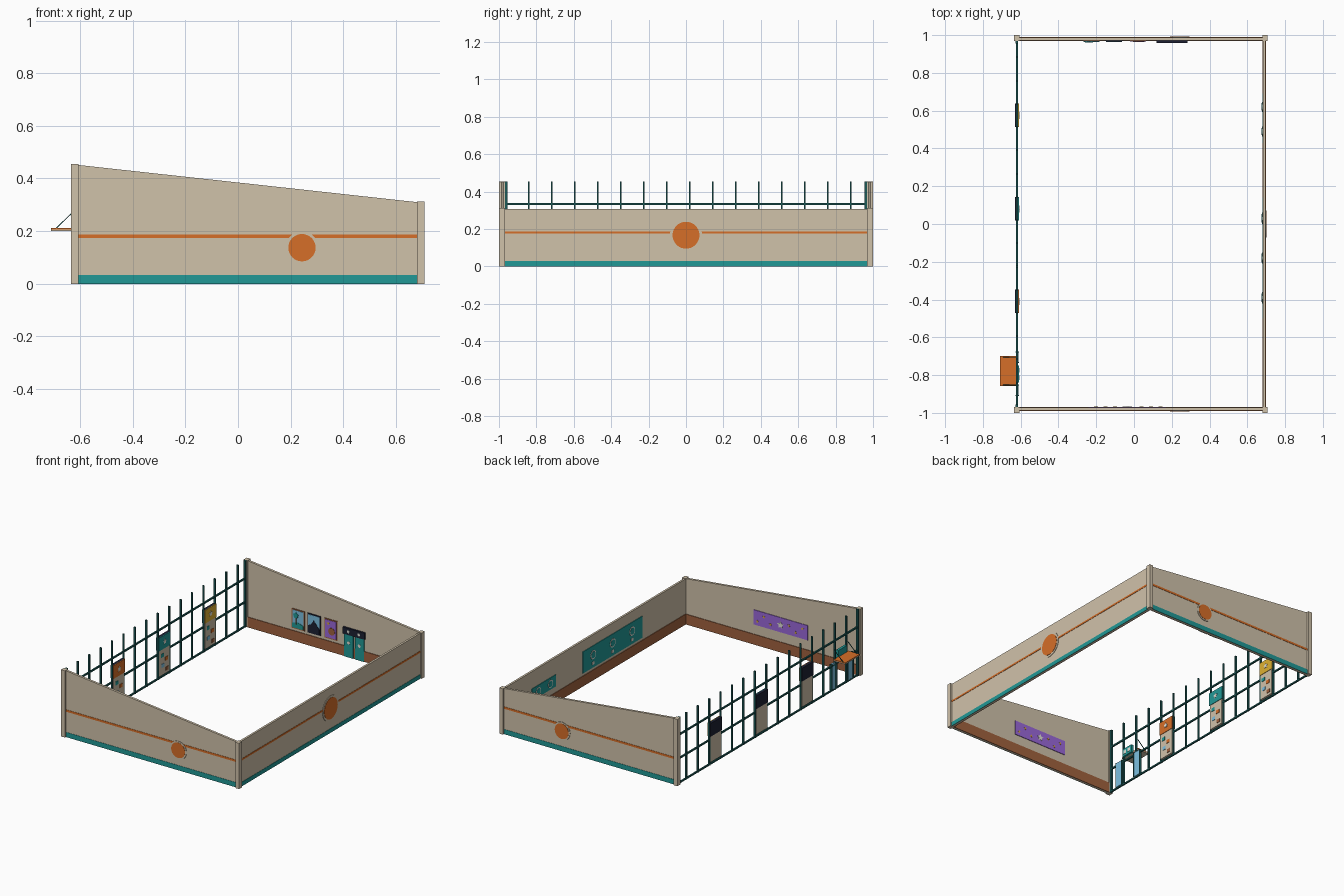
import bpy, bmesh, math
from mathutils import Vector

if "Cube" in bpy.data.objects:
    bpy.data.objects.remove(bpy.data.objects["Cube"])


def lin(c):
    c /= 255
    return c / 12.92 if c <= 0.04045 else ((c + 0.055) / 1.055) ** 2.4


MATS = {}
for name, rgb in {
    "sand": (208, 194, 170), "orange": (214, 110, 40), "teal": (33, 152, 150),
    "dark_teal": (28, 88, 86), "brown": (160, 98, 62), "navy": (28, 32, 50),
    "purple": (155, 104, 218), "sky_blue": (125, 192, 225),
    "off_white": (225, 225, 215), "yellow": (222, 176, 50),
}.items():
    m = bpy.data.materials.new(name)
    m.diffuse_color = (*[lin(c) for c in rgb], 1)
    m.use_nodes = True
    m.node_tree.nodes["Principled BSDF"].inputs["Base Color"].default_value = m.diffuse_color
    MATS[name] = m


def plate(name, mat, axis, face, depth, pts):
    """Prism: outline in (x, z) for axis y or (y, z) for axis x, pushed out by depth."""
    def at(u, v, w):
        return (u, w, v) if axis == "y" else (w, u, v)
    bm = bmesh.new()
    a = [bm.verts.new(at(u, v, face)) for u, v in pts]
    b = [bm.verts.new(at(u, v, face + depth)) for u, v in pts]
    n = len(pts)
    bm.faces.new(a)
    bm.faces.new(b[::-1])
    for i in range(n):
        bm.faces.new((a[i], b[i], b[(i + 1) % n], a[(i + 1) % n]))
    bmesh.ops.recalc_face_normals(bm, faces=bm.faces)
    me = bpy.data.meshes.new(name)
    bm.to_mesh(me)
    bm.free()
    me.materials.append(MATS[mat])
    ob = bpy.data.objects.new(name, me)
    bpy.context.collection.objects.link(ob)
    return ob


def rect(u0, u1, v0, v1):
    return [(u0, v0), (u1, v0), (u1, v1), (u0, v1)]


def circle(u, v, r, n=32, step=1.0):
    """Circle outline; step below 1 pulls in every second point to make a star."""
    return [(u + r * (step if i % 2 else 1) * math.sin(2 * math.pi * i / n),
             v + r * (step if i % 2 else 1) * math.cos(2 * math.pi * i / n)) for i in range(n)]


def box(name, mat, x0, x1, y0, y1, z0, z1):
    return plate(name, mat, "y", y0, y1 - y0, rect(x0, x1, z0, z1))


L, R = -0.605, 0.68          # inner edges of the corner posts
OUT, INN = 0.988, 0.972      # outer and inner faces of the end walls

# Corner posts
for s in (-1, 1):
    ya, yb = sorted((s * 0.968, s))
    box("tall_post", "sand", -0.635, L, ya, yb, 0, 0.455)
    box("short_post", "sand", R, 0.708, ya, yb, 0, 0.312)

# Sloped end walls with trim, outside disc and inside skirting
for s in (-1, 1):
    plate("end_wall", "sand", "y", s * INN, s * (OUT - INN), [(L, 0), (R, 0), (R, 0.31), (L, 0.451)])
    plate("base_stripe", "teal", "y", s * OUT, s * 0.002, rect(L, R, 0, 0.033))
    plate("upper_stripe", "orange", "y", s * OUT, s * 0.002, rect(L, R, 0.173, 0.187))
    plate("disc_border", "sand", "y", s * OUT, s * 0.003, circle(0.243, 0.137, 0.062))
    plate("disc", "orange", "y", s * OUT, s * 0.005, circle(0.243, 0.137, 0.052))
    plate("skirting", "brown", "y", s * INN, -s * 0.004, rect(L, R, 0, 0.07))

# Low side wall
plate("side_wall", "sand", "x", 0.683, 0.014, rect(-0.968, 0.968, 0, 0.308))
plate("base_stripe", "teal", "x", 0.697, 0.002, rect(-0.968, 0.968, 0, 0.028))
plate("upper_stripe", "orange", "x", 0.697, 0.002, rect(-0.968, 0.968, 0.176, 0.188))
plate("disc_border", "sand", "x", 0.697, 0.003, circle(0, 0.167, 0.086))
plate("disc", "orange", "x", 0.697, 0.005, circle(0, 0.167, 0.072))
plate("skirting", "brown", "x", 0.683, -0.004, rect(-0.968, 0.968, 0, 0.07))

# Window frame: mullions and rails
for i in range(1, 16):
    y = -0.963 + i * 0.123
    box("mullion", "dark_teal", -0.626, -0.614, y - 0.004, y + 0.004, 0, 0.455)
for s in (-1, 1):
    box("end_mullion", "dark_teal", -0.627, -0.613, s * 0.962 - 0.007, s * 0.962 + 0.007, 0, 0.455)
for z in (0.006, 0.172, 0.333):
    box("rail", "dark_teal", -0.625, -0.615, -0.968, 0.968, z - 0.005, z + 0.005)

# Three display panels standing in the window frame
for y, head in ((-0.41, "orange"), (0.08, "teal"), (0.575, "yellow")):
    box("display_panel", "sand", -0.627, -0.611, y - 0.056, y + 0.056, 0.02, 0.197)
    box("display_header", "navy", -0.631, -0.613, y - 0.062, y + 0.062, 0.197, 0.287)
    plate("header_face", head, "x", -0.613, 0.005, rect(y - 0.062, y + 0.062, 0.197, 0.287))
    plate("header_mark", "off_white", "x", -0.608, 0.002, circle(y, 0.243, 0.02, 10, 0.5))
    for dy, z, col in ((-0.025, 0.155, "teal"), (0.02, 0.12, "orange"),
                       (-0.02, 0.085, "sky_blue"), (0.025, 0.05, "brown")):
        plate("display_item", col, "x", -0.611, 0.003,
              rect(y + dy - 0.014, y + dy + 0.014, z - 0.012, z + 0.012))

# Entrance: blue leaves, sign, canopy and its stays
for y in (-0.88, -0.705):
    box("door_leaf", "sky_blue", -0.624, -0.612, y - 0.025, y + 0.025, 0.01, 0.185)
    for e in (-0.028, 0.028):
        box("door_edge", "dark_teal", -0.628, -0.610, y + e - 0.003, y + e + 0.003, 0.01, 0.187)
box("entrance_sign", "teal", -0.626, -0.608, -0.84, -0.75, 0.2, 0.255)
for d in (-0.02, 0.02):
    plate("sign_mark", "off_white", "x", -0.608, 0.002, rect(-0.807 + d, -0.783 + d, 0.215, 0.24))
box("canopy", "sand", -0.71, -0.622, -0.858, -0.7, 0.2, 0.206)
box("canopy_top", "orange", -0.71, -0.622, -0.858, -0.7, 0.206, 0.211)
for y in (-0.855, -0.707):
    plate("canopy_stay", "dark_teal", "y", y, 0.004,
          [(-0.693, 0.211), (-0.688, 0.211), (-0.624, 0.273), (-0.624, 0.278)])

# Framed pictures on the back wall
def frame(x, bg, edge):
    plate("picture_frame", edge, "y", INN, -0.004, rect(x - 0.049, x + 0.049, 0.087, 0.22))
    plate("picture", bg, "y", INN - 0.004, -0.002, rect(x - 0.042, x + 0.042, 0.094, 0.213))


Y = INN - 0.006
frame(-0.225, "sky_blue", "brown")
plate("picture_ground", "teal", "y", Y, -0.002,
      [(-0.267, 0.094), (-0.183, 0.094), (-0.183, 0.12), (-0.225, 0.135), (-0.267, 0.125)])
plate("picture_trunk", "brown", "y", Y, -0.003, rect(-0.242, -0.235, 0.12, 0.175))
plate("picture_tree", "teal", "y", Y, -0.004, circle(-0.239, 0.18, 0.022, 10, 0.7))
frame(-0.105, "sky_blue", "navy")
plate("picture_mountain", "navy", "y", Y, -0.002,
      [(-0.147, 0.094), (-0.063, 0.094), (-0.063, 0.13), (-0.08, 0.15),
       (-0.105, 0.18), (-0.125, 0.15), (-0.147, 0.14)])
frame(0.022, "purple", "brown")
plate("picture_shape", "brown", "y", Y, -0.002, circle(0.03, 0.14, 0.025, 12))
plate("picture_star", "yellow", "y", Y, -0.002, circle(0.005, 0.19, 0.012, 10, 0.5))

# Back-wall doors under a dark header
for x in (0.16, 0.24):
    plate("inner_door", "teal", "y", INN, -0.008, rect(x - 0.034, x + 0.034, 0, 0.155))
    plate("door_mark", "off_white", "y", INN - 0.008, -0.002, circle(x, 0.1, 0.011, 12))
    plate("header_mark", "off_white", "y", INN - 0.013, -0.002, circle(x, 0.178, 0.01, 12))
plate("door_header", "navy", "y", INN, -0.013, rect(0.118, 0.282, 0.155, 0.2))

# Purple panel with stars on the front wall's inner face
plate("star_panel", "purple", "y", -INN, 0.004, rect(-0.24, 0.17, 0.137, 0.237))
for x, z in ((-0.2, 0.205), (-0.15, 0.165), (-0.1, 0.2), (0.04, 0.17), (0.09, 0.208), (0.14, 0.165)):
    plate("panel_star", "yellow", "y", -INN + 0.004, 0.002, circle(x, z, 0.011, 10, 0.45))
plate("panel_figure", "off_white", "y", -INN + 0.004, 0.002, circle(-0.035, 0.187, 0.026, 10, 0.5))

# Teal boards with round marks on the side wall's inner face
plate("long_board", "teal", "x", 0.683, -0.004, rect(-0.5, 0.14, 0.088, 0.235))
plate("small_board", "teal", "x", 0.683, -0.004, rect(0.43, 0.69, 0.112, 0.192))
for y, z, r in ((-0.39, 0.175, 0.03), (-0.18, 0.175, 0.03), (0.03, 0.175, 0.03),
                (0.49, 0.152, 0.026), (0.62, 0.152, 0.026)):
    plate("board_ring", "off_white", "x", 0.679, -0.002, circle(y, z, r, 20))
    plate("board_ring_centre", "teal", "x", 0.677, -0.001, circle(y, z, r * 0.75, 20))
    if r == 0.03:
        plate("board_mark", "off_white", "x", 0.679, -0.002, rect(y - 0.012, y + 0.012, 0.108, 0.128))
